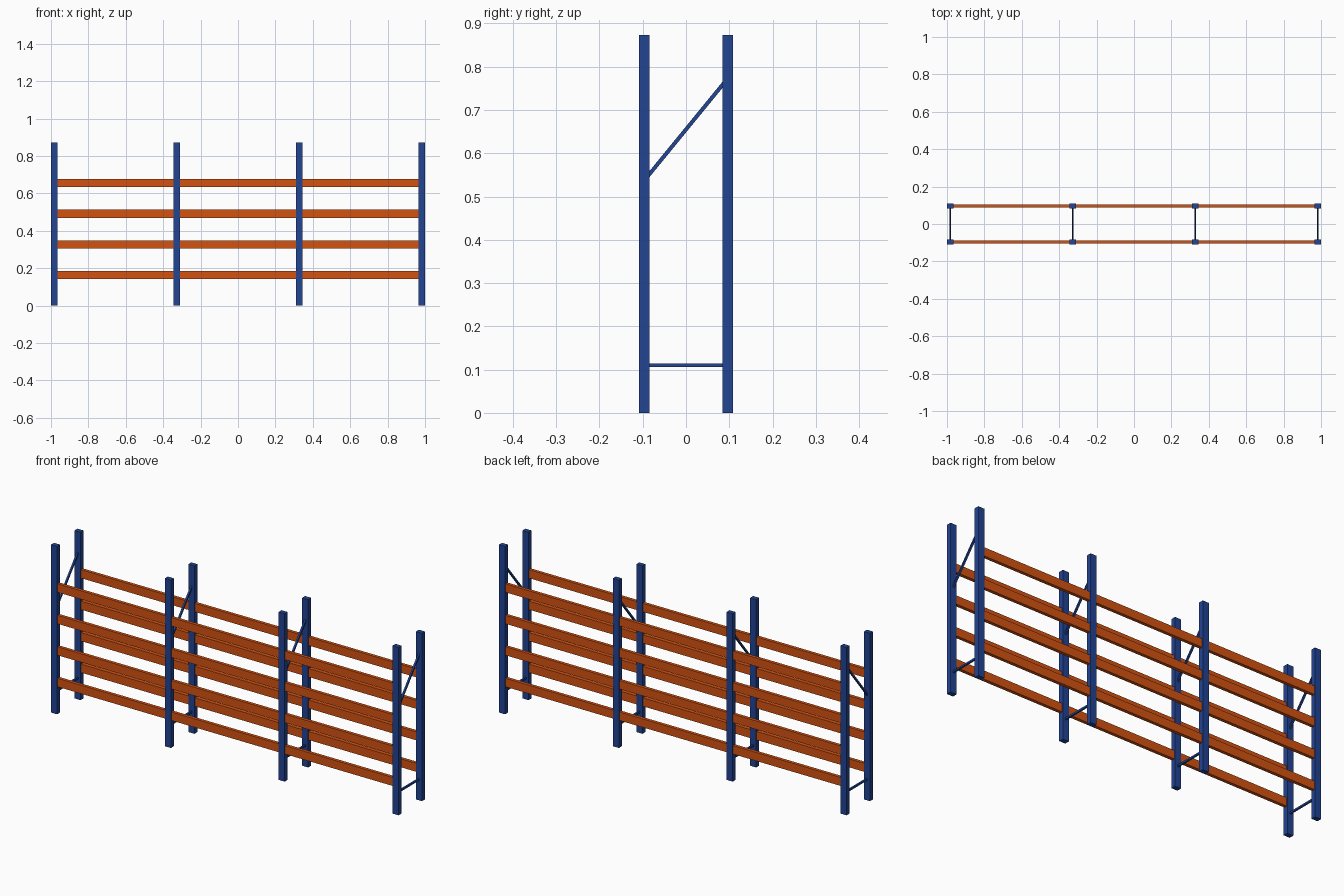
import bpy
from mathutils import Vector

default = bpy.data.objects.get("Cube")
if default:
    bpy.data.objects.remove(default, do_unlink=True)


def make_material(name, colour):
    mat = bpy.data.materials.new(name)
    mat.use_nodes = True
    mat.diffuse_color = colour
    mat.node_tree.nodes["Principled BSDF"].inputs["Base Color"].default_value = colour
    return mat


blue = make_material("rack blue", (0.016, 0.058, 0.29, 1))
orange = make_material("beam orange", (0.65, 0.085, 0.006, 1))


def box(name, centre, size, mat):
    bpy.ops.mesh.primitive_cube_add(size=1, location=centre)
    obj = bpy.context.object
    obj.name = name
    obj.scale = size
    bpy.ops.object.transform_apply(location=False, rotation=False, scale=True)
    obj.data.materials.append(mat)
    return obj


def bar(name, start, end, thickness, mat):
    start, end = Vector(start), Vector(end)
    span = end - start
    obj = box(name, (start + end) / 2, (thickness, thickness, span.length), mat)
    obj.rotation_euler = span.to_track_quat('Z', 'X').to_euler()
    return obj


BAY = 0.655
HEIGHT = 0.873
POST_W, POST_D = 0.035, 0.025
ROW_Y = 0.0965
frames = [(i - 1.5) * BAY for i in range(4)]
levels = [BAY / 4 * (i + 1) for i in range(4)]
rows = {"front": -ROW_Y, "back": ROW_Y}

# Upright frames: two posts, a low tie and a high diagonal brace
for i, x in enumerate(frames):
    for side, y in rows.items():
        box(f"{side}_post_{i + 1}", (x, y, HEIGHT / 2), (POST_W, POST_D, HEIGHT), blue)
    bar(f"lower_tie_{i + 1}", (x, -ROW_Y, 0.11), (x, ROW_Y, 0.11), 0.009, blue)
    bar(f"diagonal_brace_{i + 1}", (x, -ROW_Y, 0.537), (x, ROW_Y, 0.773), 0.009, blue)

# Load beams: one per bay, level and row, butting against the posts
for i in range(3):
    x = (frames[i] + frames[i + 1]) / 2
    for j, z in enumerate(levels):
        for side, y in rows.items():
            box(f"{side}_beam_bay_{i + 1}_level_{j + 1}", (x, y, z),
                (BAY - POST_W, 0.017, 0.044), orange)
